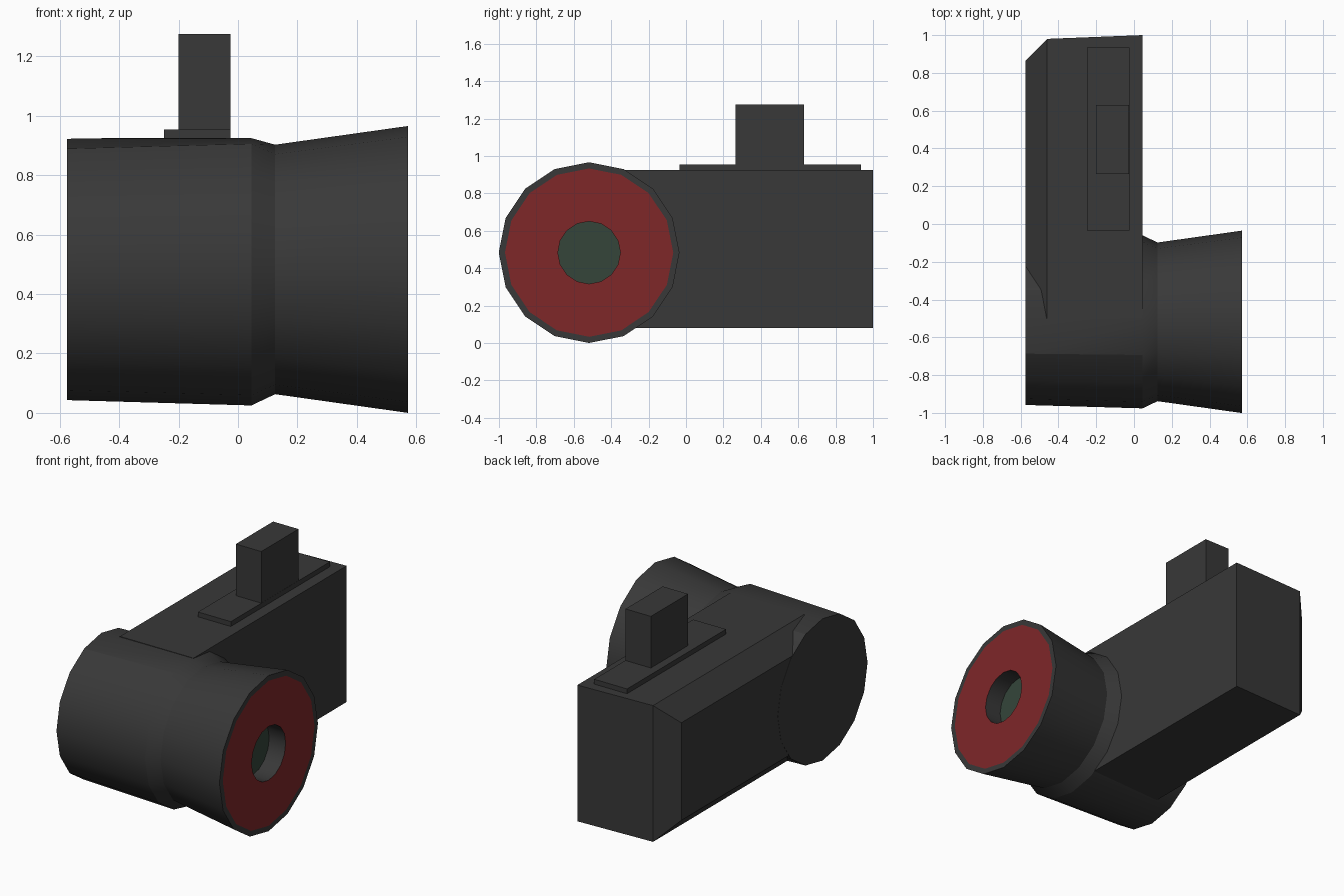
import bpy, bmesh
from math import sin, cos, pi, radians

if "Cube" in bpy.data.objects:
    bpy.data.objects.remove(bpy.data.objects["Cube"])

CY, CZ, SIDES = -0.518, 0.483, 16      # barrel axis position, side count
TOP, BOTTOM = 0.925, 0.08              # body top and bottom


def material(name, rgb):
    m = bpy.data.materials.new(name)
    m.diffuse_color = (*rgb, 1)
    m.use_nodes = True
    m.node_tree.nodes["Principled BSDF"].inputs["Base Color"].default_value = m.diffuse_color
    return m


dark = material("dark_grey", (0.04, 0.04, 0.04))
red = material("red", (0.21, 0.02, 0.022))
green = material("lens_green", (0.035, 0.06, 0.042))


def finish(bm, name, mats):
    bmesh.ops.recalc_face_normals(bm, faces=bm.faces)
    mesh = bpy.data.meshes.new(name)
    bm.to_mesh(mesh)
    bm.free()
    for m in mats:
        mesh.materials.append(m)
    obj = bpy.data.objects.new(name, mesh)
    bpy.context.collection.objects.link(obj)
    return obj


def loft(name, rings, mats, slots=None, last_slot=0):
    """Bridge matching rings of points and cap both ends."""
    bm = bmesh.new()
    vs = [[bm.verts.new(p) for p in ring] for ring in rings]
    n = len(vs[0])
    for k in range(len(vs) - 1):
        for i in range(n):
            j = (i + 1) % n
            f = bm.faces.new((vs[k][i], vs[k][j], vs[k + 1][j], vs[k + 1][i]))
            f.material_index = slots[k] if slots else 0
    bm.faces.new(vs[0])
    bm.faces.new(vs[-1]).material_index = last_slot
    return finish(bm, name, mats)


def box(name, x, y, z):
    return loft(name, [[(px, y[0], z[0]), (px, y[1], z[0]),
                        (px, y[1], z[1]), (px, y[0], z[1])] for px in x], [dark])


def ring(x, r):
    # rear section is flattened level with the top of the body
    limit = TOP if x < 0.1 else 9
    return [(x, CY + r * sin(2 * pi * i / SIDES),
             min(limit, CZ + r * cos(2 * pi * i / SIDES))) for i in range(SIDES)]


# barrel: rear housing, groove, flared rim, red face, recessed lens
profile = [(-0.575, 0.44), (0.045, 0.458), (0.125, 0.42), (0.573, 0.483),
           (0.573, 0.45), (0.573, 0.167), (0.46, 0.167)]
barrel = loft("lens_barrel", [ring(x, r) for x, r in profile],
              [dark, red, green], [0, 0, 0, 0, 1, 0], 2)
bpy.context.view_layer.objects.active = barrel
barrel.select_set(True)
bpy.ops.object.shade_smooth_by_angle(angle=radians(25))

# body: box with a chamfer around its rear face
sections = [(0.045, 1.0, 0), (-0.46, 0.98, 0), (-0.574, 0.865, 0.12)]
loft("body", [[(x, -0.5, BOTTOM + c), (x, y, BOTTOM + c),
               (x, y, TOP - c), (x, -0.5, TOP - c)] for x, y, c in sections], [dark])

# mounting plate and upright block on top
box("top_plate", (-0.25, -0.025), (-0.035, 0.935), (0.915, 0.955))
box("top_block", (-0.2, -0.026), (0.265, 0.63), (0.945, 1.275))
